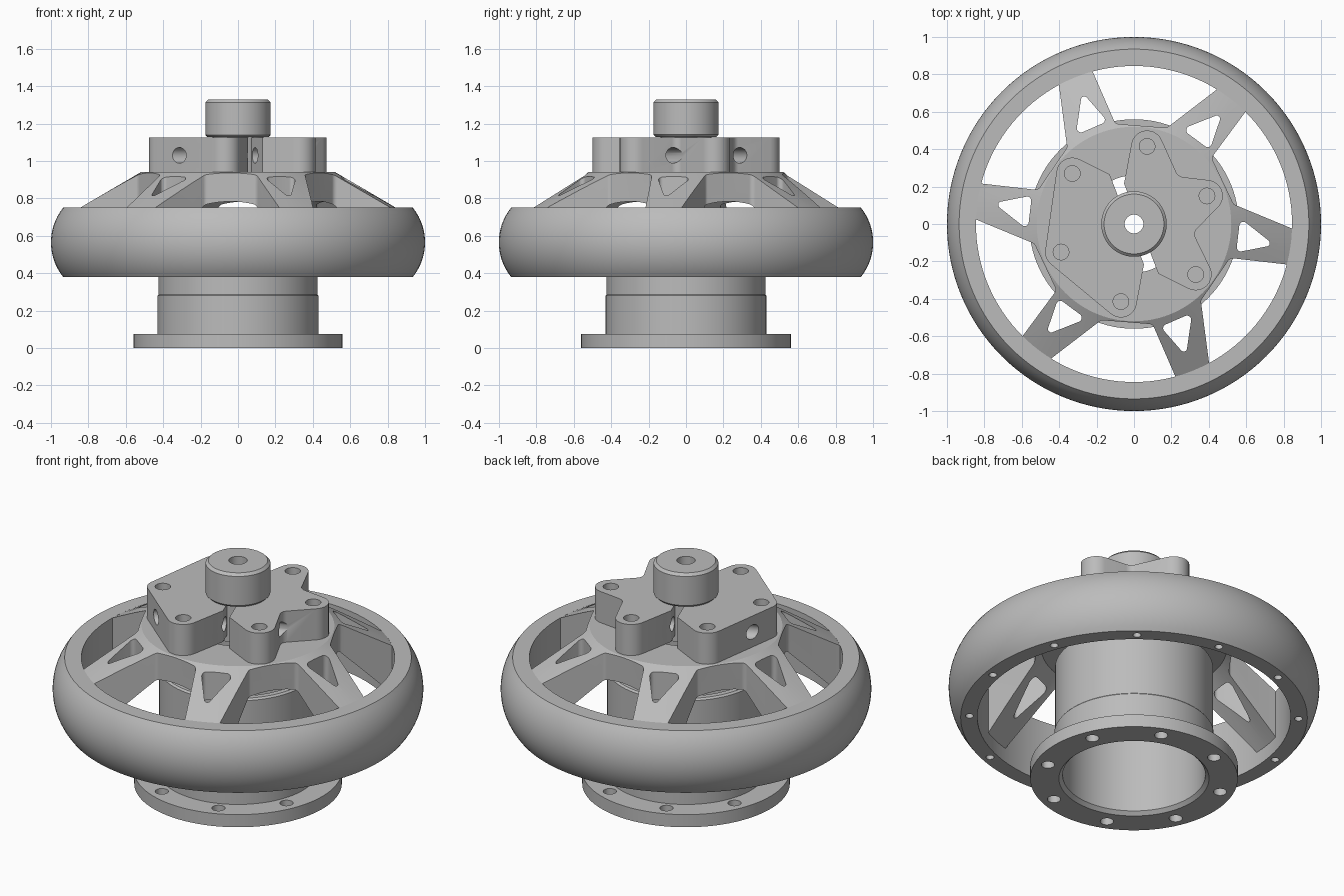
import bpy, bmesh
from math import sin, cos, pi, radians, atan2, sqrt
from mathutils import Matrix, Vector

if "Cube" in bpy.data.objects:
    bpy.data.objects.remove(bpy.data.objects["Cube"])

metal = bpy.data.materials.new("plain_grey_metal")
metal.use_nodes = True
metal.diffuse_color = (0.5, 0.5, 0.5, 1)
metal.node_tree.nodes["Principled BSDF"].inputs["Base Color"].default_value = (0.5, 0.5, 0.5, 1)


def make_object(name, bm):
    bmesh.ops.recalc_face_normals(bm, faces=bm.faces)
    mesh = bpy.data.meshes.new(name)
    bm.to_mesh(mesh)
    bm.free()
    mesh.materials.append(metal)
    obj = bpy.data.objects.new(name, mesh)
    bpy.context.collection.objects.link(obj)
    return obj


def revolve(name, profile, steps=96):
    """Ring from a closed (radius, height) profile."""
    bm = bmesh.new()
    rings = []
    for i in range(steps):
        a = 2 * pi * i / steps
        rings.append([bm.verts.new((r * cos(a), r * sin(a), z)) for r, z in profile])
    n = len(profile)
    for i in range(steps):
        a, b = rings[i], rings[(i + 1) % steps]
        for j in range(n):
            k = (j + 1) % n
            bm.faces.new((a[j], b[j], b[k], a[k]))
    return make_object(name, bm)


def polar(r, deg):
    return r * cos(radians(deg)), r * sin(radians(deg))


def outline(corners, steps=8):
    """Counter-clockwise outline tangent to corner circles; negative radius is concave."""
    normals = []
    for i, (x, y, r) in enumerate(corners):
        x2, y2, r2 = corners[(i + 1) % len(corners)]
        d = Vector((x2 - x, y2 - y))
        k = (r - r2) / d.length
        d.normalize()
        normals.append(d * k + Vector((d.y, -d.x)) * sqrt(1 - k * k))
    points = []
    for i, (x, y, r) in enumerate(corners):
        if r == 0:
            points.append((x, y))
            continue
        start = atan2(normals[i - 1].y, normals[i - 1].x)
        turn = atan2(normals[i].y, normals[i].x) - start
        turn = (turn + pi) % (2 * pi) - pi
        for s in range(steps + 1):
            a = start + turn * s / steps
            points.append((x + r * cos(a), y + r * sin(a)))
    return points


def add_prism(bm, points, z0, z1):
    low = [bm.verts.new((x, y, z0)) for x, y in points]
    high = [bm.verts.new((x, y, z1)) for x, y in points]
    bm.faces.new(low[::-1])
    bm.faces.new(high)
    for i in range(len(points)):
        j = (i + 1) % len(points)
        bm.faces.new((low[i], low[j], high[j], high[i]))


def add_cylinder(bm, x, y, r, z0, z1, sides=24):
    add_prism(bm, [(x + r * cos(2 * pi * i / sides), y + r * sin(2 * pi * i / sides))
                   for i in range(sides)], z0, z1)


def cut(obj, bm):
    """Subtract the cutter mesh and keep the finished result."""
    cutter = make_object("cutter", bm)
    cutter.hide_render = True
    mod = obj.modifiers.new("cut", 'BOOLEAN')
    mod.operation = 'DIFFERENCE'
    mod.solver = 'EXACT'
    mod.object = cutter
    graph = bpy.context.evaluated_depsgraph_get()
    mesh = bpy.data.meshes.new_from_object(obj.evaluated_get(graph))
    obj.modifiers.clear()
    obj.data = mesh
    bpy.data.objects.remove(cutter)


# Bulged outer rim with blind screw holes underneath
bulge = []
for i in range(17):
    t = -1 + i / 8
    bulge.append((0.704 + sqrt(0.296 ** 2 - (0.185 * t) ** 2), 0.565 + 0.185 * t))
rim = revolve("outer_rim", [(0.845, 0.38)] + bulge + [(0.845, 0.75)], 128)
bm = bmesh.new()
for i in range(12):
    add_cylinder(bm, *polar(0.888, 21 + 30 * i), 0.022, 0.3, 0.5, 16)
cut(rim, bm)

# Conical spider: hub plate and six V-shaped spokes
spider = revolve("spoke_spider", [(0.26, 0.83), (0.5, 0.81), (0.86, 0.45),
                                  (0.86, 0.741), (0.52, 0.94), (0.26, 0.94)])
gap = [(0.57, 13, 0.03), (0.88, -2.5, 0), (0.98, 21, 0), (0.88, 45.5, 0), (0.57, 38, 0.03)]
window = [(0.585, -12.3, 0.022), (0.715, -8.2, 0.018), (0.585, -1, 0.022)]
bm = bmesh.new()
for i in range(6):
    for shape in (gap, window):
        add_prism(bm, outline([(*polar(r, a + 60 * i), c) for r, a, c in shape]), 0.3, 1.1)
cut(spider, bm)

# Tube and bolted base flange
revolve("barrel", [(0.385, 0.04), (0.43, 0.04), (0.43, 0.28), (0.426, 0.285),
                   (0.426, 0.69), (0.416, 0.70), (0.385, 0.70)])
flange = revolve("base_flange", [(0.405, 0), (0.56, 0), (0.56, 0.075), (0.385, 0.075), (0.385, 0.02)])
bm = bmesh.new()
for i in range(8):
    add_cylinder(bm, *polar(0.487, 22.5 + 45 * i), 0.036, -0.1, 0.2)
cut(flange, bm)

# Split clamp: plain half and notched half
screws = [(-0.33, 0.27), (-0.39, -0.15), (-0.07, -0.415)]
plain = [(-0.13, 0.265, 0)] + [(x, y, 0.085) for x, y in screws] + [(0.053, -0.216, 0)]
notched = [(-x, -y, r) for x, y, r in plain]
notched.insert(2, (0.37, -0.055, -0.045))
notched.insert(4, (0.27, 0.30, -0.05))
for name, corners, side in (("clamp_half_plain", plain, 1), ("clamp_half_notched", notched, -1)):
    bm = bmesh.new()
    add_prism(bm, outline(corners, 10), 0.94, 1.125)
    half = make_object(name, bm)
    bm = bmesh.new()
    add_cylinder(bm, 0, 0, 0.135, 0.8, 1.3, 48)
    for x, y in screws:
        add_cylinder(bm, side * x, side * y, 0.042, 0.8, 1.3)
    # cross holes for the pinch bolts
    for offset in (-0.185, 0.185):
        turn = Matrix.Rotation(radians(21.7), 4, 'Z')
        place = (Matrix.Translation((0, 0, 1.03)) @ turn
                 @ Matrix.Translation((0, offset, 0)) @ Matrix.Rotation(pi / 2, 4, 'Y'))
        bmesh.ops.create_cone(bm, cap_ends=True, segments=24, radius1=0.042,
                              radius2=0.042, depth=2, matrix=place)
    cut(half, bm)

# Bored centre shaft with a chamfered head
revolve("centre_shaft", [(0.05, 0.90), (0.135, 0.90), (0.135, 1.127), (0.162, 1.127), (0.175, 1.14),
                         (0.175, 1.313), (0.160, 1.328), (0.05, 1.328)], 64)

# Smooth round walls, keep machined edges sharp
bpy.ops.object.select_all(action='DESELECT')
for obj in bpy.context.collection.objects:
    if obj.type == 'MESH' and metal.name in obj.data.materials:
        obj.select_set(True)
        bpy.context.view_layer.objects.active = obj
bpy.ops.object.shade_smooth_by_angle(angle=radians(25))
